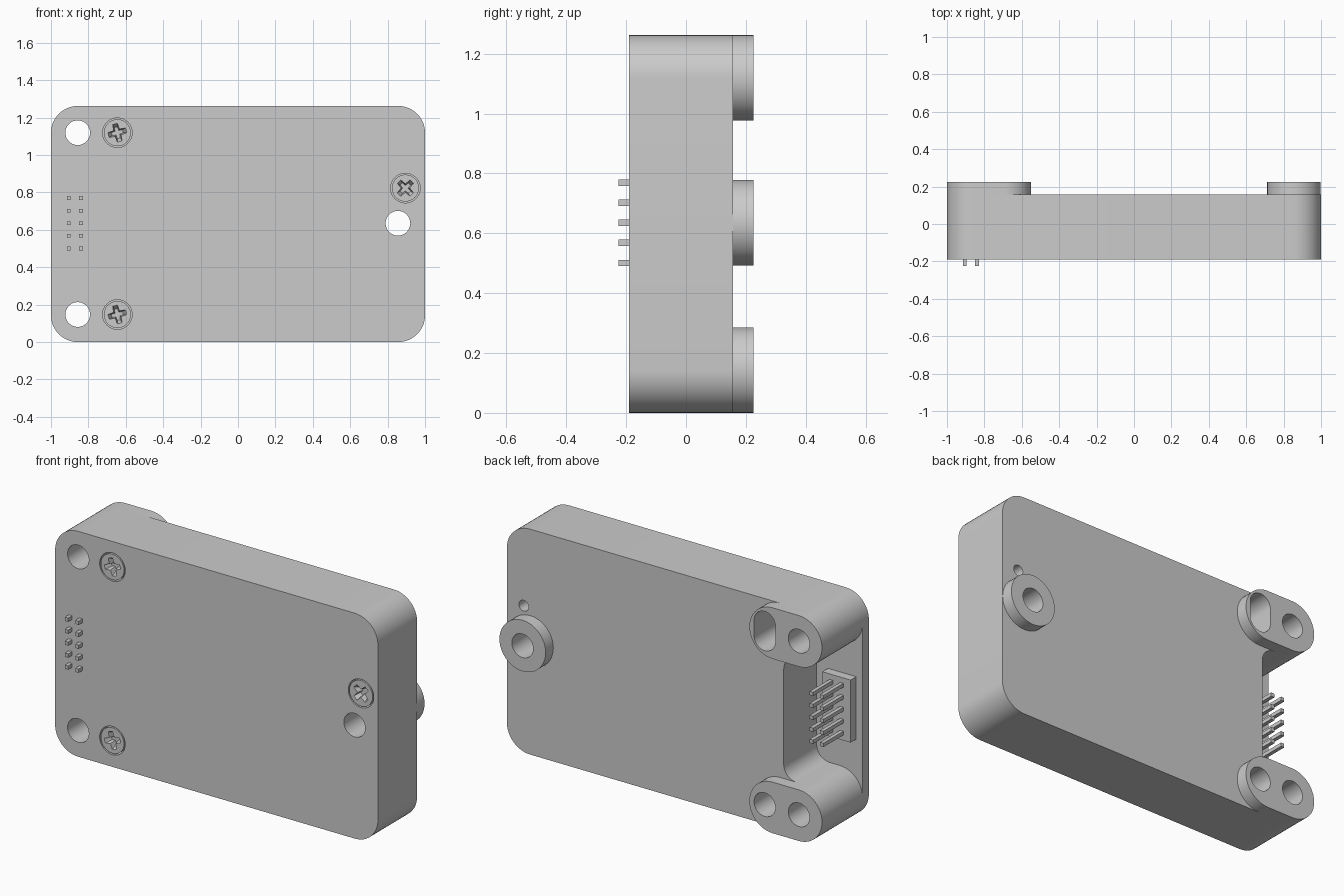
import bpy, bmesh, math
from mathutils import Vector

if "Cube" in bpy.data.objects:
    bpy.data.objects.remove(bpy.data.objects["Cube"])

H, R = 1.262, 0.143
FRONT, SEAM, BACK, TOP = -0.19, -0.135, 0.157, 0.225   # depths along y
LOW, HIGH, MID = 0.147, 1.119, 0.635                   # heights of the mounts
HOLE = 0.066


def fillet(corners, radii, n=12):
    """Round the right-angled corners of an x/z polygon."""
    out = []
    for i, (p, r) in enumerate(zip(corners, radii)):
        p = Vector(p)
        u = (Vector(corners[i - 1]) - p).normalized()
        v = (Vector(corners[(i + 1) % len(corners)]) - p).normalized()
        for k in range(n + 1):
            t = k / n * math.pi / 2
            out.append(p + (u + v) * r - v * r * math.cos(t) - u * r * math.sin(t))
    return out


def box(x0, x1, z0, z1, r):
    return fillet([(x0, z0), (x1, z0), (x1, z1), (x0, z1)], [r] * 4)


def disc(x, z, r):
    return box(x - r, x + r, z - r, z + r, r)


def prism(name, pts, y0, y1, end_scale=1.0):
    """Extrude an x/z outline along y, optionally tapering the far end."""
    clean = []
    for p in map(Vector, pts):
        if not clean or (p - clean[-1]).length > 1e-4:
            clean.append(p)
    if (clean[0] - clean[-1]).length < 1e-4:
        clean.pop()
    c = sum(clean, Vector((0, 0))) / len(clean)
    bm = bmesh.new()
    a = [bm.verts.new((p.x, y0, p.y)) for p in clean]
    far = [c + (p - c) * end_scale for p in clean]
    b = [bm.verts.new((p.x, y1, p.y)) for p in far]
    bm.faces.new(a)
    bm.faces.new(b)
    for i in range(len(a)):
        j = (i + 1) % len(a)
        bm.faces.new((a[i], a[j], b[j], b[i]))
    bmesh.ops.recalc_face_normals(bm, faces=bm.faces)
    me = bpy.data.meshes.new(name)
    bm.to_mesh(me)
    bm.free()
    ob = bpy.data.objects.new(name, me)
    bpy.context.collection.objects.link(ob)
    return ob


def activate(ob):
    bpy.ops.object.select_all(action='DESELECT')
    ob.select_set(True)
    bpy.context.view_layer.objects.active = ob


def cut(ob, pts, y0, y1, end_scale=1.0):
    tool = prism("cutter", pts, y0, y1, end_scale)
    tool.hide_render = True
    m = ob.modifiers.new("cut", 'BOOLEAN')
    m.operation, m.solver, m.object = 'DIFFERENCE', 'EXACT', tool
    activate(ob)
    bpy.ops.object.modifier_apply(modifier=m.name)
    bpy.data.objects.remove(tool)


mounts = [(-0.857, LOW), (-0.857, HIGH), (0.855, MID)]
screws = [(-0.645, LOW, 15), (-0.645, HIGH, 15), (0.895, 0.823, 45)]
slot = box(-0.645 - HOLE, -0.645 + HOLE, HIGH - 0.11, HIGH + 0.11, HOLE)
low_socket = disc(-0.645, LOW, HOLE)

# Front plate
plate = prism("front_plate", box(-1, 1, 0, H, R), FRONT, SEAM)

# Main body with a connector notch open to the left side
w = -0.715
body = prism("body", fillet(
    [(-1, 0), (1, 0), (1, H), (-1, H), (-1, H - 2 * R), (w, H - 2 * R), (w, 2 * R), (-1, 2 * R)],
    [R, R, R, R, R, 0.08, 0.08, R]), SEAM, BACK)

# Raised mounting bosses on the back
low_boss = prism("lower_boss", box(-1, -0.55, 0, 2 * R, R), BACK, TOP)
high_boss = prism("upper_boss", box(-1, -0.55, H - 2 * R, H, R), BACK, TOP)
side_boss = prism("side_boss", disc(0.855, MID, R), BACK, TOP)

# Mounting holes through everything
for (x, z), boss in zip(mounts, (low_boss, high_boss, side_boss)):
    for ob in (plate, body, boss):
        cut(ob, disc(x, z, HOLE), -0.4, 0.4)

# Locating hole and slot, and the small pilot hole
for pts, boss in ((low_socket, low_boss), (slot, high_boss)):
    cut(boss, pts, -0.4, 0.4)
    cut(body, pts, -0.05, 0.4)
cut(body, disc(0.895, 0.823, 0.03), -0.05, 0.4)

# Flush cross-head screws
heads = []
for x, z, turn in screws:
    cut(plate, disc(x, z, 0.079), -0.4, -0.145)
    head = prism("screw_head", disc(x, z, 0.072), FRONT, -0.145)
    cross = []
    for k in range(4):
        for rad, off in ((0.053, -15), (0.053, 15), (0.024, 45)):
            a = math.radians(turn + 90 * k + off)
            cross.append((x + rad * math.cos(a), z + rad * math.sin(a)))
    cut(head, cross, FRONT - 0.005, -0.153, 0.6)
    heads.append(head)

# Pin header
prism("pin_header_block", box(-0.96, -0.785, 0.46, 0.81, 0), SEAM, -0.085)
s = 0.0105
for x in (-0.905, -0.84):
    for k in range(5):
        z = MID + (k - 2) * 0.067
        prism("header_pin", box(x - s, x + s, z - s, z + s, 0), -TOP, 0.09)

for ob in [plate, body, low_boss, high_boss, side_boss] + heads:
    activate(ob)
    bpy.ops.object.shade_smooth_by_angle(angle=math.radians(30))
